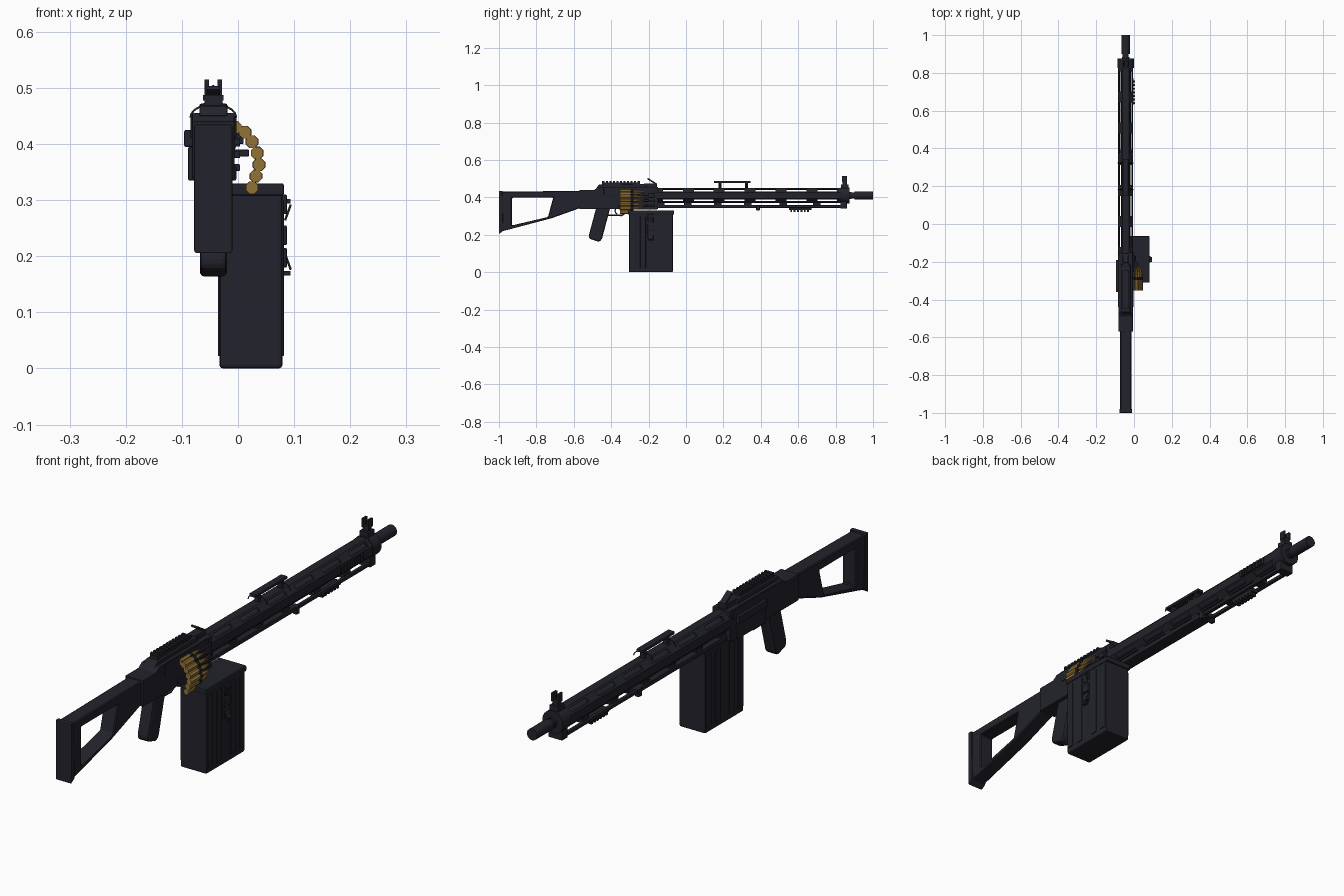
import bpy, bmesh, math
from mathutils import Matrix, Vector

if "Cube" in bpy.data.objects:
    bpy.data.objects.remove(bpy.data.objects["Cube"])

CX = -0.044          # gun centre line in x
BZ = 0.41            # barrel axis height


def material(name, rgb):
    m = bpy.data.materials.new(name)
    m.diffuse_color = (*rgb, 1)
    m.use_nodes = True
    m.node_tree.nodes["Principled BSDF"].inputs["Base Color"].default_value = m.diffuse_color
    return m


DARK = material("dark gunmetal", (0.0165, 0.0165, 0.025))
BRASS = material("brass", (0.29, 0.17, 0.037))


def finish(name, bm, mat=DARK, bevel=0, smooth=False):
    bmesh.ops.recalc_face_normals(bm, faces=bm.faces)
    me = bpy.data.meshes.new(name)
    bm.to_mesh(me)
    bm.free()
    ob = bpy.data.objects.new(name, me)
    bpy.context.collection.objects.link(ob)
    me.materials.append(mat)
    if bevel:
        b = ob.modifiers.new("bevel", 'BEVEL')
        b.width, b.segments, b.limit_method = bevel, 2, 'ANGLE'
    if smooth:
        bpy.context.view_layer.objects.active = ob
        ob.select_set(True)
        bpy.ops.object.shade_smooth_by_angle(angle=math.radians(40))
        ob.select_set(False)
    return ob


def add_box(bm, x0, x1, y0, y1, z0, z1, rot=None):
    c = Vector(((x0 + x1) / 2, (y0 + y1) / 2, (z0 + z1) / 2))
    m = Matrix.Translation(c) @ (rot or Matrix()) @ Matrix.Diagonal((x1 - x0, y1 - y0, z1 - z0, 1))
    bmesh.ops.create_cube(bm, size=1, matrix=m)


def boxes(name, dims, bevel=0.003, rot=None):
    bm = bmesh.new()
    for d in dims:
        add_box(bm, *d, rot=rot)
    return finish(name, bm, bevel=bevel)


def add_cyl(bm, x, z, y0, y1, r0, r1=None, seg=16):
    m = Matrix.Translation((x, (y0 + y1) / 2, z)) @ Matrix.Rotation(-math.pi / 2, 4, 'X') \
        @ Matrix.Rotation(math.pi / seg, 4, 'Z')
    bmesh.ops.create_cone(bm, cap_ends=True, segments=seg, radius1=r0,
                          radius2=r0 if r1 is None else r1, depth=y1 - y0, matrix=m)


def cyl(name, y0, y1, r, seg=16, x=CX, z=BZ, mat=DARK):
    bm = bmesh.new()
    add_cyl(bm, x, z, y0, y1, r, seg=seg)
    return finish(name, bm, mat, smooth=seg > 8)


def prism(name, pts, x0, x1, bevel=0.003):
    """Side profile of (y, z) points pulled from x0 to x1."""
    bm = bmesh.new()
    f = bm.faces.new([bm.verts.new((x0, y, z)) for y, z in pts])
    r = bmesh.ops.extrude_face_region(bm, geom=[f])
    bmesh.ops.translate(bm, vec=(x1 - x0, 0, 0),
                        verts=[v for v in r['geom'] if isinstance(v, bmesh.types.BMVert)])
    return finish(name, bm, bevel=bevel)


def wire(name, pts, r):
    cu = bpy.data.curves.new(name, 'CURVE')
    cu.dimensions, cu.bevel_depth, cu.bevel_resolution = '3D', r, 1
    sp = cu.splines.new('POLY')
    sp.points.add(len(pts) - 1)
    for p, c in zip(sp.points, pts):
        p.co = (*c, 1)
    cu.use_fill_caps = True
    cu.materials.append(DARK)
    ob = bpy.data.objects.new(name, cu)
    bpy.context.collection.objects.link(ob)
    return ob


def cut(ob, cutter):
    m = ob.modifiers.new("cut", 'BOOLEAN')
    m.operation, m.object, m.solver = 'DIFFERENCE', cutter, 'EXACT'
    bpy.context.view_layer.objects.active = ob
    bpy.ops.object.modifier_apply(modifier=m.name)
    bpy.data.objects.remove(cutter)


# Skeleton stock with a window
stock = prism("stock", [(-0.985, 0.43), (-0.56, 0.435), (-0.56, 0.345), (-0.72, 0.288), (-0.985, 0.218)],
              CX - 0.03, CX + 0.03, bevel=0)
cut(stock, prism("stock_window", [(-0.93, 0.398), (-0.71, 0.398), (-0.738, 0.295), (-0.93, 0.25)],
                 CX - 0.1, CX + 0.1, bevel=0))
b = stock.modifiers.new("bevel", 'BEVEL')
b.width, b.limit_method = 0.004, 'ANGLE'
prism("butt_plate", [(-1, 0.435), (-0.982, 0.435), (-0.978, 0.22), (-1, 0.205)], CX - 0.034, CX + 0.034)

# Receiver, raised cover and top rail
prism("receiver", [(-0.57, 0.44), (-0.49, 0.44), (-0.47, 0.455), (-0.15, 0.455), (-0.15, 0.338), (-0.57, 0.338)],
      CX - 0.038, CX + 0.038)
boxes("receiver_side_panels", [(CX - 0.041, CX + 0.041, -0.44, -0.17, 0.41, 0.45),
                               (CX - 0.041, CX + 0.041, -0.36, -0.155, 0.335, 0.36)])
prism("top_cover", [(-0.48, 0.45), (-0.465, 0.468), (-0.22, 0.472), (-0.21, 0.45)], CX - 0.025, CX + 0.025)
boxes("top_rail", [(CX - 0.016, CX + 0.016, -0.45, -0.245, 0.468, 0.48)]
      + [(CX - 0.018, CX + 0.018, -0.448 + i * 0.019, -0.437 + i * 0.019, 0.478, 0.487) for i in range(11)], 0)
boxes("left_feed_block", [(-0.096, CX - 0.03, -0.36, -0.19, 0.395, 0.425),
                          (-0.089, CX - 0.03, -0.36, -0.19, 0.335, 0.395)])
boxes("feed_fingers", [(CX, 0.004, -0.23, -0.165, z, z + 0.012) for z in (0.352, 0.375, 0.398, 0.42)], 0.002)
boxes("feed_knob", [(CX, 0.02, -0.225, -0.2, 0.378, 0.39), (CX, 0.01, -0.2, -0.17, 0.4, 0.42)], 0.002)

# Rear sight
boxes("rear_sight_base", [(CX - 0.018, CX + 0.018, -0.225, -0.155, 0.45, 0.474)])
boxes("rear_sight_leaf", [(CX - 0.012, CX + 0.012, -0.21, -0.155, 0.482, 0.49)], 0.001,
      Matrix.Rotation(math.radians(-32), 4, 'X'))

# Grip and trigger
prism("pistol_grip", [(-0.48, 0.345), (-0.405, 0.345), (-0.45, 0.175), (-0.465, 0.162), (-0.515, 0.178), (-0.52, 0.195)],
      CX - 0.024, CX + 0.024, bevel=0.008)
wire("trigger_guard", [(CX, y, z) for y, z in ((-0.425, 0.305), (-0.345, 0.303), (-0.325, 0.315), (-0.315, 0.345))], 0.005)
wire("trigger", [(CX, -0.375, 0.345), (CX, -0.38, 0.325), (CX, -0.37, 0.31)], 0.004)

# Slotted barrel jacket around the barrel
jacket = cyl("barrel_jacket", -0.155, 0.85, 0.0433, 8)
cut(jacket, cyl("jacket_bore", -0.14, 0.84, 0.036, 8))
for ang in (45, -45):
    cut(jacket, boxes("jacket_slots", [(CX - 0.1, CX + 0.1, y - 0.053, y + 0.053, BZ - 0.009, BZ + 0.009)
                                       for y in [-0.07 + 0.165 * i for i in range(6)]], 0,
                      Matrix.Rotation(math.radians(ang), 4, 'Y')))
cyl("barrel", -0.15, 0.96, 0.016)
cyl("flash_hider", 0.9, 1.0, 0.022)
cyl("flash_hider_collar", 0.87, 0.885, 0.02)
cyl("jacket_end_cap", 0.825, 0.875, 0.044)

# Lower bar, its brackets, and folded bipod legs
boxes("lower_bar", [(CX - 0.026, CX + 0.026, -0.28, 0.4, 0.342, 0.36)])
boxes("bar_brackets", [(CX - 0.02, CX + 0.02, y, y + 0.04, 0.35, 0.378) for y in (-0.155, -0.01, 0.15, 0.31, 0.5, 0.68)])
boxes("bipod_legs", [(CX + s * 0.02 - 0.007, CX + s * 0.02 + 0.007, 0.37, 0.85, 0.344, 0.358) for s in (-1, 1)])
boxes("bipod_feet", [(CX + s * 0.023 - 0.009, CX + s * 0.023 + 0.009, 0.375, 0.395, 0.33, 0.36) for s in (-1, 1)])
boxes("bipod_mount", [(CX - 0.03, CX + 0.03, 0.825, 0.86, 0.34, 0.385)])

# Accessory rails under and beside the jacket
boxes("lower_rail", [(CX - 0.014, CX + 0.014, 0.55, 0.67, 0.332, 0.346)]
      + [(CX - 0.014, CX + 0.014, 0.558 + i * 0.018, 0.568 + i * 0.018, 0.322, 0.334) for i in range(6)], 0)
boxes("side_rail", [(CX + 0.036, -0.002, 0.63, 0.77, 0.398, 0.422)]
      + [(-0.004, 0.004, 0.635 + i * 0.019, 0.645 + i * 0.019, 0.396, 0.424) for i in range(7)], 0)

# Carrying handle with two bands over the jacket
boxes("carry_handle", [(CX - 0.014, CX + 0.014, 0.15, 0.345, 0.476, 0.488)]
      + [(CX - 0.01, CX + 0.01, y, y + 0.016, 0.445, 0.48) for y in (0.175, 0.315)])
for y in (0.183, 0.323):
    wire("handle_band", [(CX + 0.041 * math.cos(a), y, 0.447 + 0.024 * math.sin(a))
                         for a in [math.pi * i / 10 for i in range(11)]], 0.002)

# Front sight: post base and two prongs
boxes("front_sight", [(CX - 0.018, CX + 0.018, 0.828, 0.868, 0.445, 0.47),
                      (CX - 0.012, CX + 0.012, 0.836, 0.86, 0.465, 0.49),
                      (CX - 0.002, CX + 0.002, 0.845, 0.852, 0.485, 0.505)]
      + [(CX + s * 0.0115 - 0.004, CX + s * 0.0115 + 0.004, 0.835, 0.862, 0.482, 0.515) for s in (-1, 1)], 0.001)

# Ammunition box with ribs, lid and latches
boxes("ammo_box", [(-0.033, 0.079, -0.305, -0.07, 0, 0.315)], 0.006)
boxes("ammo_box_lid", [(-0.036, 0.082, -0.31, -0.064, 0.308, 0.33)], 0.004)
boxes("ammo_box_ribs", [(-0.036, 0.082, y, y + 0.03, 0.022, 0.3) for y in (-0.3, -0.245, -0.16, -0.105)], 0.002)
boxes("box_latch_plates", [(0.078, 0.087, -0.205, -0.17, z, z + 0.035) for z in (0.275, 0.22, 0.18)], 0.002)
for z in (0.298, 0.17):
    s = 1 if z > 0.25 else -1
    prism("box_latch_post", [(-0.2, z - 0.004), (-0.175, z - 0.004), (-0.175, z + 0.004), (-0.2, z + 0.004)], 0.08, 0.094, 0)
    boxes("box_latch_lever", [(0.087, 0.091, -0.2, -0.175, z - 0.015 - s * 0.02, z + 0.015 - s * 0.02)], 0.001,
          Matrix.Rotation(math.radians(s * 20), 4, 'Y'))

# Cartridge belt curving from the box into the feed
belt = [(-0.005, 0.43), (0.0125, 0.421), (0.025, 0.404), (0.034, 0.384), (0.0375, 0.363), (0.032, 0.343), (0.025, 0.322)]
brass, links = bmesh.new(), bmesh.new()
for x, z in belt:
    add_cyl(brass, x, z, -0.352, -0.295, 0.0118, seg=8)
    add_cyl(brass, x, z, -0.295, -0.262, 0.0095, 0.008, seg=8)
    add_cyl(brass, x, z, -0.262, -0.225, 0.008, 0.002, seg=8)
    add_cyl(links, x, z, -0.297, -0.28, 0.0122, seg=8)
finish("cartridges", brass, BRASS)
finish("belt_links", links)
